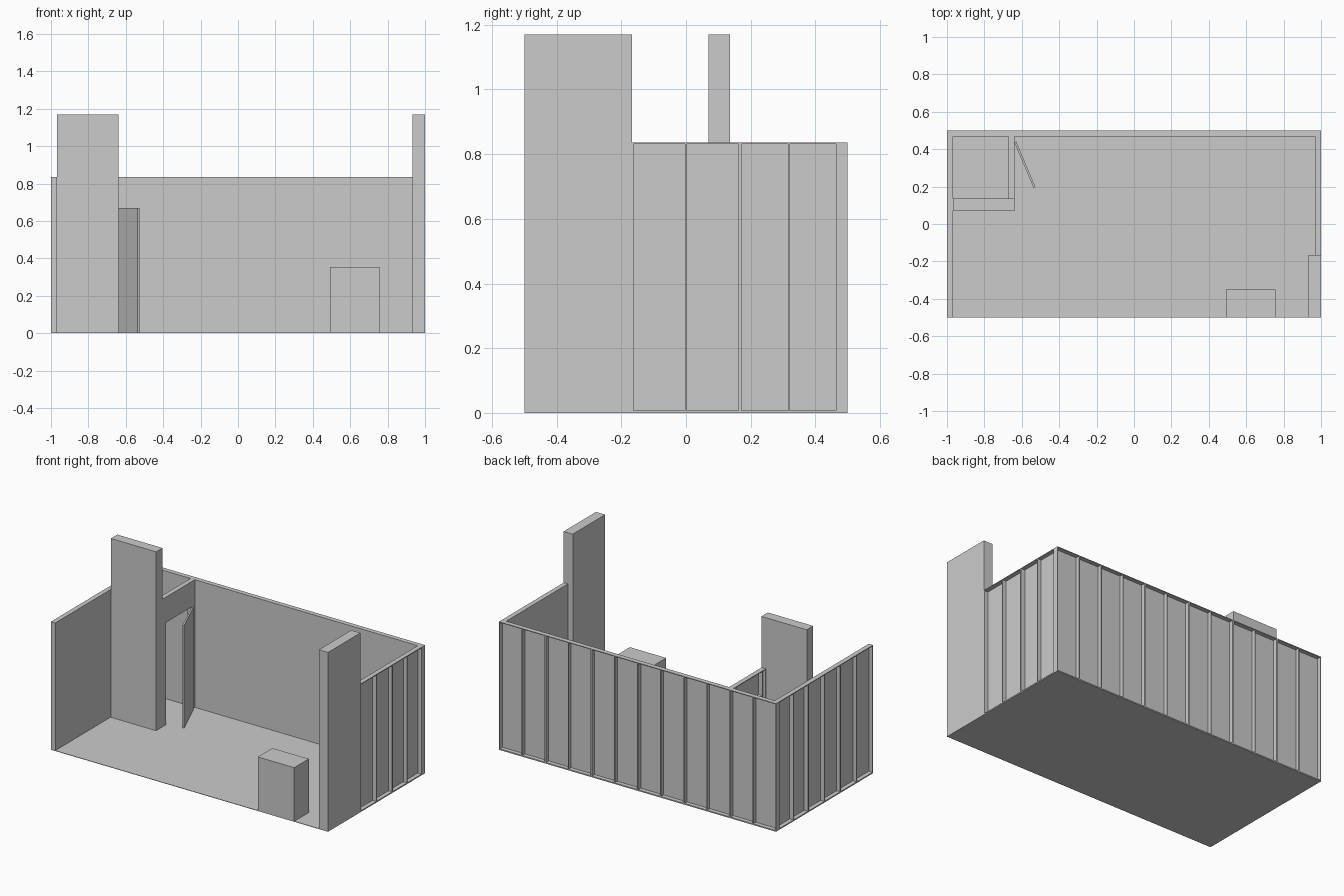
import bpy, bmesh
from mathutils import Matrix, Vector

if "Cube" in bpy.data.objects:
    bpy.data.objects.remove(bpy.data.objects["Cube"])

FLOOR = 0.003     # floor sheet thickness
WALL_TOP = 0.836
TALL_TOP = 1.17
DEPTH = 0.031     # wall flat depth
SKIN = 0.004      # wall flat facing sheet
STUD = 0.005      # framing lumber
DOOR_TOP = 0.67


def make_part(name, boxes):
    """One object from axis-aligned boxes (x0, x1, y0, y1, z0, z1)."""
    bm = bmesh.new()
    for x0, x1, y0, y1, z0, z1 in boxes:
        centre = Vector(((x0 + x1) / 2, (y0 + y1) / 2, (z0 + z1) / 2))
        size = Matrix.Diagonal((abs(x1 - x0), abs(y1 - y0), abs(z1 - z0), 1))
        bmesh.ops.create_cube(bm, size=1, matrix=Matrix.Translation(centre) @ size)
    mesh = bpy.data.meshes.new(name)
    bm.to_mesh(mesh)
    bm.free()
    obj = bpy.data.objects.new(name, mesh)
    bpy.context.collection.objects.link(obj)
    return obj


def place(axis, face, out, u0, u1, d0, d1, z0, z1):
    """Box running u0..u1 along axis, d0..d1 deep from the facing plane."""
    v0, v1 = face + out * d0, face + out * d1
    return (u0, u1, v0, v1, z0, z1) if axis == 'x' else (v0, v1, u0, u1, z0, z1)


def wall_flat(name, axis, face, out, a, b):
    """Facing sheet backed by side studs, a middle stud and two rails."""
    def p(*r):
        return place(axis, face, out, *r)
    mid = (a + b) / 2
    boxes = [p(a, b, 0, SKIN, FLOOR, WALL_TOP)]
    for s in (a, mid - STUD / 2, b - STUD):
        boxes.append(p(s, s + STUD, SKIN, DEPTH, FLOOR, WALL_TOP))
    for s, e in ((a + STUD, mid - STUD / 2), (mid + STUD / 2, b - STUD)):
        for z in (FLOOR, WALL_TOP - STUD):
            boxes.append(p(s, e, SKIN, DEPTH, z, z + STUD))
    return make_part(name, boxes)


# Floor
make_part("floor", [(-1, 1, -0.5, 0.5, 0, FLOOR)])

# Outer walls, framing facing outward
back = 0.5 - DEPTH
side = 1 - DEPTH
for i in range(6):
    wall_flat(f"back_wall_flat_{i + 1}", 'x', back, 1, -1 + i / 3, -1 + (i + 1) / 3)
left_cuts = (-0.5, -0.1667, 0.1667, back)
for i in range(3):
    wall_flat(f"left_wall_flat_{i + 1}", 'y', -side, -1, left_cuts[i], left_cuts[i + 1])
right_cuts = (-0.1667, 0.1667, back)
for i in range(2):
    wall_flat(f"right_wall_flat_{i + 1}", 'y', side, 1, right_cuts[i], right_cuts[i + 1])

# Tall feature panels
make_part("left_tall_panel", [(-0.967, -0.64, 0.07, 0.136, FLOOR, TALL_TOP)])
make_part("right_tall_panel", [(0.934, 1, -0.5, -0.1667, FLOOR, TALL_TOP)])

# Closet wall with doorway, framing facing the closet
y0, y1 = 0.136, back
d0, d1 = 0.172, 0.44
cw = lambda *r: place('y', -0.64, -1, *r)
boxes = [cw(y0, d0, 0, SKIN, FLOOR, WALL_TOP),
         cw(d1, y1, 0, SKIN, FLOOR, WALL_TOP),
         cw(d0, d1, 0, SKIN, DOOR_TOP, WALL_TOP)]
for s in (y0, d0 - STUD, d1, y1 - STUD):
    boxes.append(cw(s, s + STUD, SKIN, DEPTH, FLOOR, WALL_TOP))
boxes.append(cw(d0, d1, SKIN, DEPTH, DOOR_TOP, DOOR_TOP + STUD))
for s, e in ((y0 + STUD, d0 - STUD), (d0, d1), (d1 + STUD, y1 - STUD)):
    boxes.append(cw(s, e, SKIN, DEPTH, WALL_TOP - STUD, WALL_TOP))
make_part("closet_wall", boxes)

# Door leaf standing ajar
door = make_part("closet_door", [(0, 0.011, -0.265, 0, FLOOR, DOOR_TOP)])
door.location = (-0.64, 0.437, 0)
door.rotation_euler.z = 0.4

# Reception counter
make_part("counter", [(0.493, 0.756, -0.5, -0.35, FLOOR, 0.353)])
